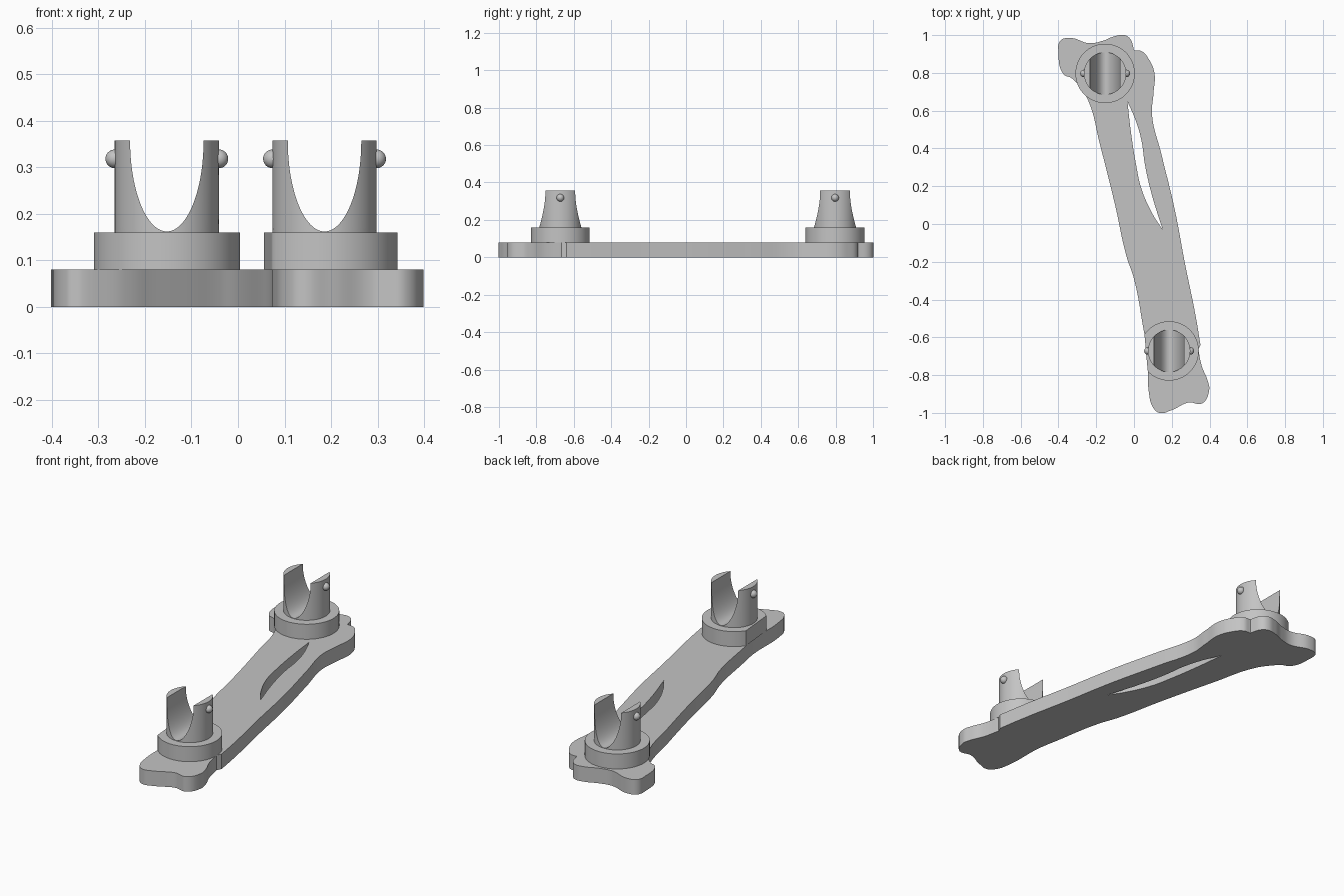
import bpy
import bmesh
from math import acos, cos, sin, pi, radians

default_cube = bpy.data.objects.get("Cube")
if default_cube:
    bpy.data.objects.remove(default_cube, do_unlink=True)

GREY = (0.55, 0.55, 0.55, 1.0)
grey = bpy.data.materials.new("light_grey")
grey.use_nodes = True
grey.diffuse_color = GREY
grey.node_tree.nodes["Principled BSDF"].inputs["Base Color"].default_value = GREY

PLATE_TOP = 0.08
COLLAR_TOP = 0.16
CLIP_TOP = 0.357
COLLAR_RADIUS = 0.157
CLIP_RADIUS = 0.112
SLOT_HALF = 0.079
SLOT_DEPTH = 0.195


def add_object(name, mesh):
    """Link a mesh with the grey material and smooth shading with sharp edges."""
    mesh.materials.clear()
    mesh.materials.append(grey)
    mesh.shade_smooth()
    mesh.set_sharp_from_angle(angle=radians(32))
    obj = bpy.data.objects.new(name, mesh)
    bpy.context.scene.collection.objects.link(obj)
    return obj


def finish(name, bm):
    bmesh.ops.recalc_face_normals(bm, faces=bm.faces[:])
    mesh = bpy.data.meshes.new(name)
    bm.to_mesh(mesh)
    bm.free()
    return add_object(name, mesh)


def add_loop(curve, points, corners):
    """Closed smooth outline; the listed points stay sharp."""
    spline = curve.splines.new("BEZIER")
    spline.bezier_points.add(len(points) - 1)
    spline.use_cyclic_u = True
    for bp, (x, y) in zip(spline.bezier_points, points):
        bp.co = (x, y, 0)
        kind = "VECTOR" if (x, y) in corners else "AUTO"
        bp.handle_left_type = bp.handle_right_type = kind


def build_plate(name, loops, corners):
    curve = bpy.data.curves.new(name + "_outline", "CURVE")
    curve.dimensions = "2D"
    curve.fill_mode = "BOTH"
    curve.resolution_u = 8
    curve.extrude = PLATE_TOP / 2
    for loop in loops:
        add_loop(curve, loop, corners)
    helper = bpy.data.objects.new(name + "_helper", curve)
    bpy.context.scene.collection.objects.link(helper)
    bpy.context.view_layer.update()
    evaluated = helper.evaluated_get(bpy.context.evaluated_depsgraph_get())
    mesh = bpy.data.meshes.new_from_object(evaluated)
    bpy.data.objects.remove(helper, do_unlink=True)
    bpy.data.curves.remove(curve)
    bm = bmesh.new()
    bm.from_mesh(mesh)
    bpy.data.meshes.remove(mesh)
    bmesh.ops.remove_doubles(bm, verts=bm.verts[:], dist=0.0001)
    bmesh.ops.translate(bm, verts=bm.verts[:], vec=(0, 0, PLATE_TOP / 2))
    return finish(name, bm)


def build_collar(name, cx, cy, left_limit=None):
    """Round collar, optionally trimmed flush with the plate edge."""
    bm = bmesh.new()
    ring = []
    for i in range(96):
        a = 2 * pi * i / 96
        x, y = cx + COLLAR_RADIUS * cos(a), cy + COLLAR_RADIUS * sin(a)
        if left_limit:
            x = max(x, left_limit(y))
        ring.append(bm.verts.new((x, y, PLATE_TOP)))
    base = bm.faces.new(ring)
    top = bmesh.ops.extrude_face_region(bm, geom=[base], use_keep_orig=True)
    verts = [g for g in top["geom"] if isinstance(g, bmesh.types.BMVert)]
    bmesh.ops.translate(bm, verts=verts, vec=(0, 0, COLLAR_TOP - PLATE_TOP))
    return finish(name, bm)


def build_jaw(name, cx, cy, side):
    """Half of a cylinder, hollowed by an elliptical slot: lofted circle segments."""
    bm = bmesh.new()
    levels, arc = 24, 32
    rings = []
    for i in range(levels + 1):
        t = pi / 2 * i / levels
        inner = SLOT_HALF * sin(t)
        z = CLIP_TOP - SLOT_DEPTH * cos(t)
        spread = acos(inner / CLIP_RADIUS)
        angles = [spread * (2 * k / arc - 1) for k in range(arc + 1)]
        rings.append([bm.verts.new((cx + side * CLIP_RADIUS * cos(a),
                                    cy + CLIP_RADIUS * sin(a), z)) for a in angles])
    # Run the foot down to the collar
    rings.insert(0, [bm.verts.new((v.co.x, v.co.y, COLLAR_TOP)) for v in rings[0]])
    for low, high in zip(rings, rings[1:]):
        for k in range(arc + 1):
            n = (k + 1) % (arc + 1)
            bm.faces.new((low[k], low[n], high[n], high[k]))
    bm.faces.new(rings[0])
    bm.faces.new(rings[-1])
    return finish(name, bm)


def build_bump(name, cx, cy, side):
    bm = bmesh.new()
    bmesh.ops.create_uvsphere(bm, u_segments=24, v_segments=16, radius=0.02)
    bmesh.ops.translate(bm, verts=bm.verts[:],
                        vec=(cx + side * CLIP_RADIUS, cy, 0.318))
    return finish(name, bm)


# Bone-shaped plate, outlined clockwise from the back right lobe
outline = [
    (-0.4, 0.91), (-0.39, 0.97), (-0.34, 0.985), (-0.235, 0.957), (-0.165, 0.97),
    (-0.1, 0.995), (-0.05, 1.0), (-0.02, 0.98), (0, 0.92), (0.04, 0.915),
    (0.08, 0.87), (0.108, 0.8), (0.103, 0.69), (0.095, 0.58), (0.145, 0.37),
    (0.215, 0.08), (0.27, -0.21), (0.325, -0.48), (0.352, -0.64), (0.34, -0.665),
    (0.36, -0.755), (0.39, -0.83), (0.398, -0.88), (0.36, -0.95), (0.29, -0.945),
    (0.2, -0.985), (0.135, -1.0), (0.1, -0.97), (0.08, -0.9), (0.07, -0.67),
    (0.05, -0.555), (0, -0.29), (-0.04, -0.17), (-0.1, 0.1), (-0.18, 0.42),
    (-0.245, 0.66), (-0.29, 0.73), (-0.335, 0.775), (-0.37, 0.79),
]
# Leaf-shaped slit between the two long bones
slit = [
    (-0.035, 0.65), (0.01, 0.545), (0.04, 0.44), (0.057, 0.32), (0.093, 0.16),
    (0.152, -0.03), (0.1, 0.05), (0.04, 0.185), (0.01, 0.32), (-0.018, 0.5),
]
corners = {(0, 0.92), (0.352, -0.64), (0.34, -0.665), slit[0], slit[5]}
build_plate("bone_plate", [outline, slit], corners)


def plate_edge(y):
    return 0.055 - 0.09 * (y + 0.58)


# A collar with a two-jaw snap clip at each end
for end, cx, cy, limit in (("back", -0.153, 0.797, None),
                           ("front", 0.186, -0.672, plate_edge)):
    build_collar(end + "_collar", cx, cy, limit)
    for label, side in (("left", 1), ("right", -1)):
        build_jaw(f"{end}_{label}_clip_jaw", cx, cy, side)
        build_bump(f"{end}_{label}_snap_bump", cx, cy, side)
